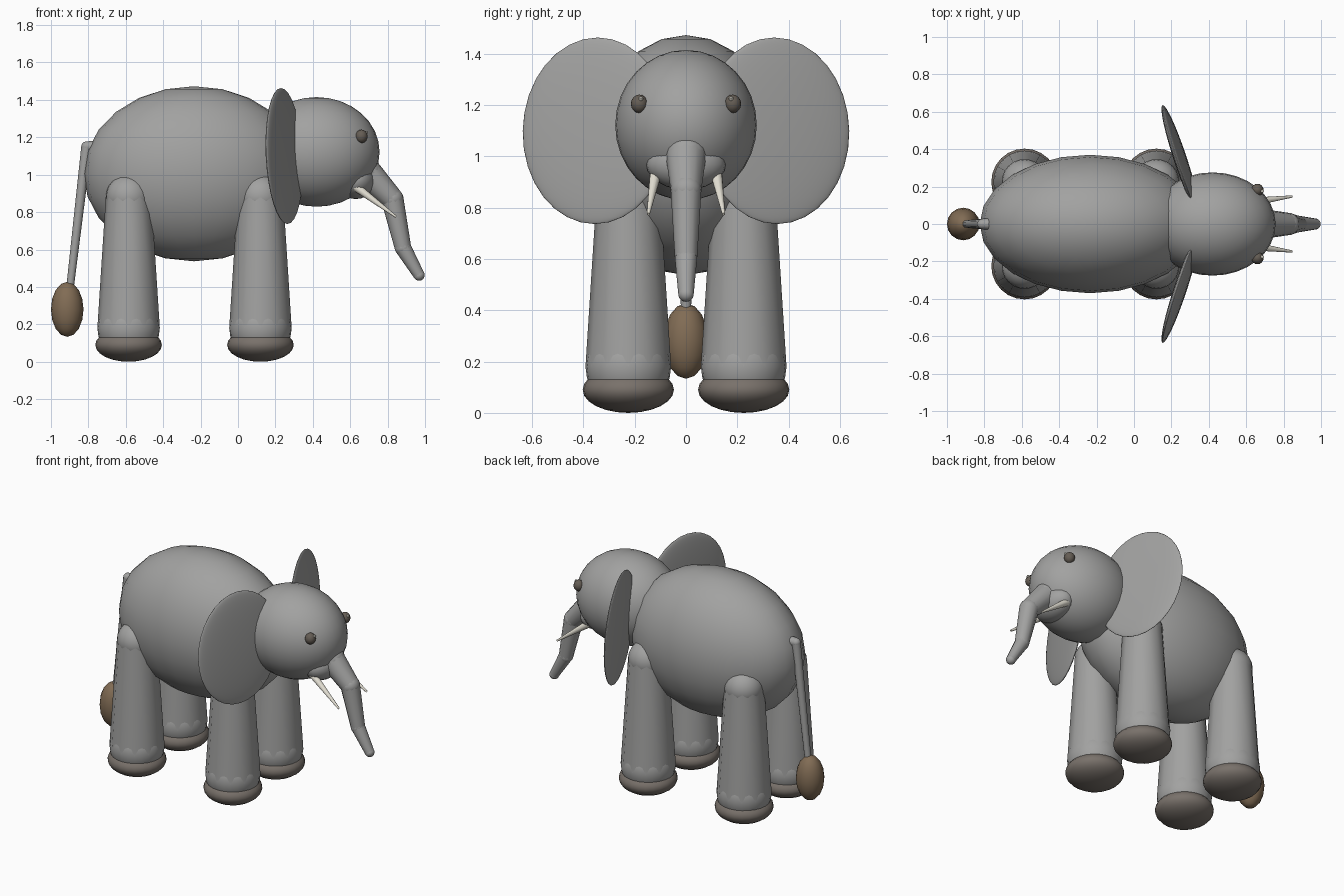
import bpy, math
from mathutils import Vector

old = bpy.data.objects.get("Cube")
if old:
    bpy.data.objects.remove(old, do_unlink=True)


def material(name, color):
    m = bpy.data.materials.new(name)
    m.use_nodes = True
    m.diffuse_color = (*color, 1)
    m.node_tree.nodes["Principled BSDF"].inputs["Base Color"].default_value = (*color, 1)
    return m


GREY = material("skin grey", (0.36, 0.36, 0.355))
FOOT = material("foot brown grey", (0.19, 0.165, 0.145))
TUFT = material("tuft brown", (0.22, 0.15, 0.09))
EYE = material("eye dark brown", (0.13, 0.11, 0.09))
IVORY = material("ivory", (0.8, 0.77, 0.68))


def finish(name, mat):
    ob = bpy.context.object
    ob.name = name
    ob.data.materials.append(mat)
    bpy.ops.object.shade_smooth_by_angle(angle=math.radians(40))
    return ob


def ball(name, center, radii, mat=GREY, segments=24, rotation=(0, 0, 0)):
    bpy.ops.mesh.primitive_uv_sphere_add(segments=segments, ring_count=segments // 2,
                                         location=center, rotation=rotation)
    bpy.context.object.scale = radii
    return finish(name, mat)


def taper(name, start, end, r1, r2, mat=GREY, sides=12):
    a, b = Vector(start), Vector(end)
    bpy.ops.mesh.primitive_cone_add(vertices=sides, radius1=r1, radius2=r2,
                                    depth=(b - a).length, location=(a + b) / 2)
    bpy.context.object.rotation_euler = (b - a).to_track_quat('Z', 'Y').to_euler()
    return finish(name, mat)


def limb(name, joints):
    """Chain of round joints linked by tapered segments; joints are (point, radius)."""
    for i, (p, r) in enumerate(joints):
        ball(f"{name}_joint_{i + 1}", p, (r, r, r))
    for i, ((p, r), (q, s)) in enumerate(zip(joints, joints[1:])):
        taper(f"{name}_segment_{i + 1}", p, q, r, s)


# Body, head and mouth
ball("body", (-0.235, 0, 1.005), (0.59, 0.37, 0.468))
ball("head", (0.42, 0, 1.122), (0.337, 0.276, 0.293), segments=32)
ball("mouth", (0.63, 0, 0.97), (0.105, 0.155, 0.1))

# Trunk
limb("trunk", [((0.69, 0, 1.01), 0.08), ((0.825, 0, 0.87), 0.06),
               ((0.882, 0, 0.61), 0.044), ((0.968, 0, 0.463), 0.03)])

# Legs and feet
for end, x in (("front", 0.12), ("rear", -0.585)):
    for side, s in (("near", -1), ("far", 1)):
        y = 0.225 * s
        limb(f"{end}_{side}_leg", [((x, y, 0.18), 0.167), ((x, y, 0.88), 0.122)])
        ball(f"{end}_{side}_foot", (x, y, 0.09), (0.178, 0.178, 0.09), FOOT)

# Paired head parts
for side, s in (("near", -1), ("far", 1)):
    ball(f"{side}_ear", (0.247, 0.35 * s, 1.1), (0.03, 0.302, 0.364),
         segments=32, rotation=(0, -0.05, 0.32 * s))
    ball(f"{side}_eye", (0.66, 0.182 * s, 1.205), (0.033, 0.033, 0.036), EYE, 16)
    ball(f"{side}_eye_glint", (0.685, 0.176 * s, 1.225), (0.01, 0.01, 0.01), IVORY, 8)
    taper(f"{side}_tusk", (0.61, 0.115 * s, 0.95), (0.845, 0.147 * s, 0.775),
          0.025, 0.006, IVORY)

# Tail and tuft
limb("tail", [((-0.78, 0, 1.15), 0.03), ((-0.81, 0, 1.15), 0.028), ((-0.9, 0, 0.38), 0.02)])
ball("tail_tuft", (-0.913, 0, 0.28), (0.087, 0.087, 0.147), TUFT, 16)
